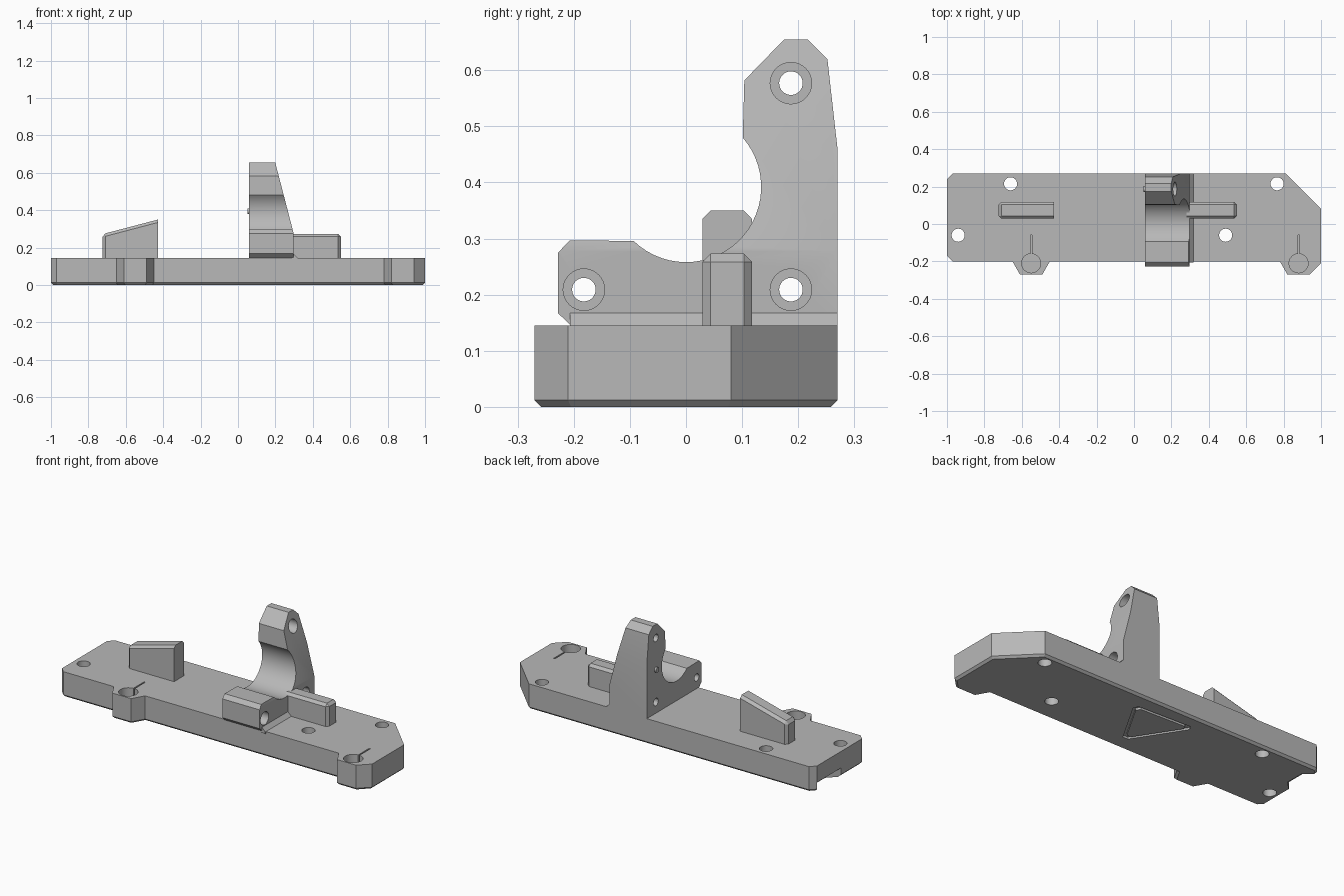
import bpy, bmesh, math
from mathutils import Vector

cube = bpy.data.objects.get("Cube")
if cube:
    bpy.data.objects.remove(cube, do_unlink=True)

grey = bpy.data.materials.new("plain grey")
grey.use_nodes = True
color = (0.48, 0.48, 0.48, 1)
grey.diffuse_color = color
grey.node_tree.nodes["Principled BSDF"].inputs["Base Color"].default_value = color

TOP = 0.145    # top of the base plate
SINK = 0.135   # raised parts start just below it


def prism(name, points, axis, lo, hi, bevel_rule=None, bevel=0.015):
    """Extrude a 2D outline along an axis, then chamfer the edges a rule picks."""
    place = {"x": lambda a, b, h: (h, a, b),
             "y": lambda a, b, h: (a, h, b),
             "z": lambda a, b, h: (a, b, h)}[axis]
    bm = bmesh.new()
    face = bm.faces.new([bm.verts.new(place(a, b, lo)) for a, b in points])
    new = bmesh.ops.extrude_face_region(bm, geom=[face])["geom"]
    shift = Vector(place(0, 0, hi - lo))
    bmesh.ops.translate(bm, vec=shift, verts=[g for g in new if isinstance(g, bmesh.types.BMVert)])
    bmesh.ops.recalc_face_normals(bm, faces=bm.faces)
    if bevel_rule:
        edges = [e for e in bm.edges if bevel_rule(e.verts[0].co, e.verts[1].co)]
        bmesh.ops.bevel(bm, geom=edges, offset=bevel, segments=1, affect="EDGES", profile=0.5)
    mesh = bpy.data.meshes.new(name)
    bm.to_mesh(mesh)
    bm.free()
    mesh.materials.append(grey)
    obj = bpy.data.objects.new(name, mesh)
    bpy.context.collection.objects.link(obj)
    return obj


def circle(a, b, r, n=32):
    return [(a + r * math.cos(math.tau * i / n), b + r * math.sin(math.tau * i / n)) for i in range(n)]


def rect(a0, b0, a1, b1):
    return [(a0, b0), (a1, b0), (a1, b1), (a0, b1)]


def activate(obj):
    bpy.ops.object.select_all(action="DESELECT")
    obj.select_set(True)
    bpy.context.view_layer.objects.active = obj


def cut(target, *cutter, operation="DIFFERENCE"):
    """Carve a prism out of the target (or weld it on)."""
    tool = prism("cutter", *cutter)
    tool.hide_render = True
    activate(target)
    mod = target.modifiers.new("cut", "BOOLEAN")
    mod.operation, mod.solver, mod.object = operation, "EXACT", tool
    bpy.ops.object.modifier_apply(modifier=mod.name)
    bpy.data.objects.remove(tool, do_unlink=True)


def smooth(obj):
    activate(obj)
    bpy.ops.object.shade_smooth_by_angle(angle=math.radians(25))


# Base plate with two front tabs and a clipped corner
outline = [(-0.97, 0.27), (-1, 0.24), (-1, -0.17), (-0.97, -0.2),
           (-0.65, -0.2), (-0.61, -0.27), (-0.49, -0.27), (-0.45, -0.2),
           (0.78, -0.2), (0.82, -0.27), (0.94, -0.27), (1, -0.21),
           (1, 0.08), (0.81, 0.27)]
base = prism("base_plate", outline, "z", 0, TOP,
             lambda p, q: p.z < 0.001 and q.z < 0.001, 0.012)

# Screw holes through the plate
for x, y in [(-0.66, 0.215), (-0.94, -0.06), (0.49, -0.06), (0.765, 0.215)]:
    cut(base, circle(x, y, 0.035), "z", -0.1, 0.3)

# Blind sockets with slits on the tabs
for x in (-0.55, 0.88):
    cut(base, circle(x, -0.21, 0.051), "z", 0.04, 0.3)
    cut(base, rect(x - 0.004, -0.18, x + 0.004, -0.06), "z", 0.04, 0.3)

# Flared notch under the right end
cut(base, [(-1.1, -0.06), (-1, 0.02), (-0.94, 0.08), (-0.94, 0.19), (-1, 0.24), (-1.1, 0.3)],
    "z", -0.1, 0.05)

# Triangular groove on the underside
centre = Vector((-0.04, 0.08))
corners = [Vector(c) for c in [(0.14, 0.175), (-0.23, 0.19), (-0.03, -0.12)]]


def clipped_triangle(scale):
    pts = [centre + (c - centre) * scale for c in corners]
    out = []
    for i, p in enumerate(pts):
        out += [p.lerp(pts[i - 1], 0.08), p.lerp(pts[(i + 1) % 3], 0.08)]
    return [tuple(p) for p in out]


cut(base, clipped_triangle(1.05), "z", -0.1, 0.012)
island = prism("underside_triangle", clipped_triangle(0.9), "z", 0, 0.02)
smooth(base)

# Clamp bracket: side profile with a round saddle
arc = [(0.134 * math.cos(a), 0.392 + 0.134 * math.sin(a))
       for a in (math.radians(41 - 175 * i / 28) for i in range(29))]
profile = [(-0.205, SINK), (0.27, SINK), (0.27, 0.46), (0.252, 0.62), (0.217, 0.655),
           (0.175, 0.655), (0.104, 0.582)] + arc + \
          [(-0.207, 0.297), (-0.228, 0.275), (-0.228, 0.167), (-0.205, TOP)]
bracket = prism("clamp_bracket", profile, "x", 0.06, 0.297)
# Sloping left side
cut(bracket, [(0.297, 0.278), (0.199, 0.655), (0.173, 0.755), (0.5, 0.755), (0.5, 0.278)],
    "y", -0.5, 0.5)

# Bracket screw holes with counterbores
for y, z, floor in [(-0.182, 0.209, 0.2), (0.187, 0.209, 0.2), (0.187, 0.577, 0.16)]:
    cut(bracket, circle(y, z, 0.021), "x", 0, 0.4)
    cut(bracket, circle(y, z, 0.037), "x", floor, 0.4)
smooth(bracket)

# Flared foot along the bracket
prism("bracket_foot", [(0.29, SINK), (0.318, SINK), (0.318, TOP), (0.297, 0.167), (0.29, 0.167)],
      "y", -0.207, 0.27)

# Small nub on the flat side
smooth(prism("side_nub", circle(0.187, 0.395, 0.015, 20), "x", 0.05, 0.07))


def rib(name, points, inner_x):
    """Upright rib, chamfered except at the foot and the inner end."""
    def rule(p, q):
        foot = p.z < TOP and q.z < TOP
        inner = abs(p.x - inner_x) < 0.001 and abs(q.x - inner_x) < 0.001
        return not foot and not inner
    return prism(name, points, "y", 0.029, 0.118, rule)


# Wedge stop and locating rib
rib("wedge_stop", [(-0.724, SINK), (-0.427, SINK), (-0.427, 0.35), (-0.724, 0.272)], -0.427)
rib("locating_rib", rect(0.28, SINK, 0.55, 0.273), 0.28)
